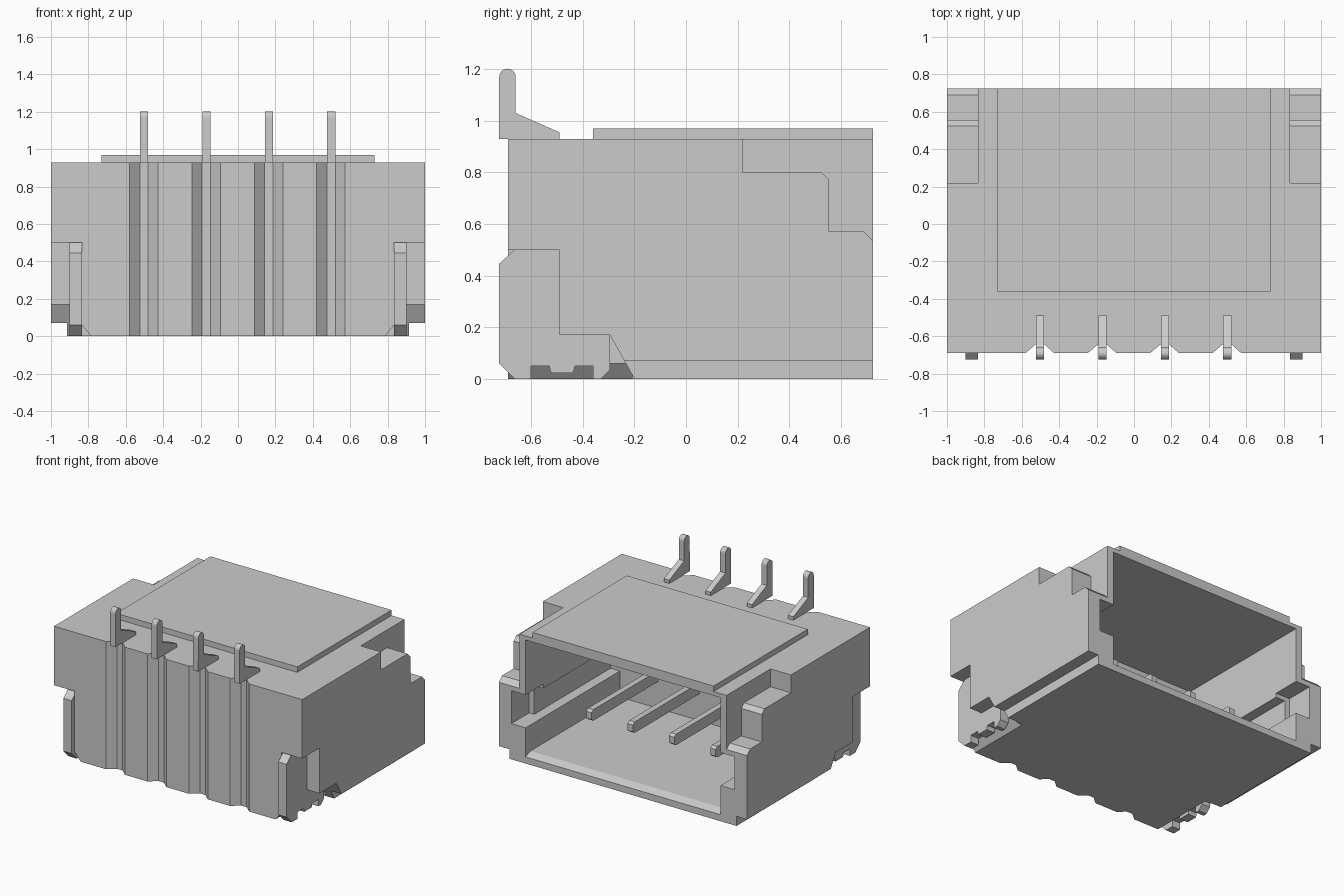
import bpy, bmesh, math

if "Cube" in bpy.data.objects:
    bpy.data.objects.remove(bpy.data.objects["Cube"])


def prism(name, pts, axis, lo, hi):
    """Extrude a 2D profile: axis x uses (y,z), y uses (x,z), z uses (x,y)."""
    def place(p, t):
        return {'x': (t, p[0], p[1]), 'y': (p[0], t, p[1]), 'z': (p[0], p[1], t)}[axis]
    bm = bmesh.new()
    a = [bm.verts.new(place(p, lo)) for p in pts]
    b = [bm.verts.new(place(p, hi)) for p in pts]
    bm.faces.new(a)
    bm.faces.new(b)
    n = len(pts)
    for i in range(n):
        bm.faces.new((a[i], a[(i + 1) % n], b[(i + 1) % n], b[i]))
    bmesh.ops.recalc_face_normals(bm, faces=bm.faces)
    me = bpy.data.meshes.new(name)
    bm.to_mesh(me)
    bm.free()
    ob = bpy.data.objects.new(name, me)
    bpy.context.collection.objects.link(ob)
    return ob


def box(name, x0, x1, y0, y1, z0, z1):
    return prism(name, [(x0, y0), (x1, y0), (x1, y1), (x0, y1)], 'z', z0, z1)


def cut(target, cutter):
    cutter.hide_render = True
    m = target.modifiers.new("cut", 'BOOLEAN')
    m.operation, m.solver, m.object = 'DIFFERENCE', 'EXACT', cutter
    bpy.context.view_layer.objects.active = target
    bpy.ops.object.modifier_apply(modifier=m.name)
    bpy.data.objects.remove(cutter)


def span(lo, hi, s):
    return (lo, hi) if s > 0 else (-hi, -lo)


PIN_X = [-0.5, -0.167, 0.167, 0.5]
BACK = 0.725
FRONT = -0.69

# Housing block
body = box("housing", -1, 1, FRONT, BACK, 0, 0.93)

# Mating cavity with a flared mouth along the floor
cut(body, prism("cavity_cut", [(-0.36, 0.07), (0.67, 0.07), (0.8, 0.018),
                              (0.8, 0.9), (-0.36, 0.9)], 'x', -0.785, 0.785))

# Vertical pin channels down the front face
for x in PIN_X:
    cut(body, prism("channel_cut", [(x - 0.09, -0.70), (x - 0.08, FRONT), (x - 0.025, -0.643),
                                    (x + 0.02, -0.643), (x + 0.073, FRONT), (x + 0.083, -0.70)],
                    'z', -0.1, 1.1))

for s in (1, -1):
    # Stepped upper rear shoulders
    cut(body, prism("shoulder_cut", [(0.22, 1.1), (0.22, 0.8), (0.525, 0.8), (0.555, 0.77),
                                     (0.555, 0.57), (0.69, 0.57), (0.725, 0.535), (0.8, 0.46),
                                     (0.8, 1.1)], 'x', *span(0.835, 1.1, s)))
    # Undercut along the bottom edge
    cut(body, box("undercut", *span(0.915, 1.1, s), -0.8, 0.8, -0.1, 0.07))
    # Pocket for the solder tab
    cut(body, prism("pocket_cut", [(-0.8, 0.5), (-0.49, 0.5), (-0.49, 0.17), (-0.295, 0.17),
                                   (-0.2, 0), (-0.144, -0.1), (-0.8, -0.1)],
                    'x', *span(0.835, 1.1, s)))
    # Chamfer under the pocket
    cut(body, prism("chamfer_cut", [(s * 0.785, 0), (s * 0.835, 0.06), (s * 0.85, 0.06),
                                    (s * 0.85, -0.05), (s * 0.743, -0.05)], 'y', -0.8, -0.21))
    # Guide groove inside each side wall
    cut(body, box("groove_cut", *span(0.7, 0.9, s), 0.52, 0.8, 0.26, 0.5))
    cut(body, box("groove_cut", *span(0.7, 0.86, s), -0.36, 0.6, 0.26, 0.47))

# Raised cover plate
box("cover_plate", -0.73, 0.73, -0.36, BACK, 0.925, 0.97)

# Contact pins: bent tail outside, straight blade in the cavity
arc = [(-0.692 + 0.032 * math.cos(a), 1.17 + 0.032 * math.sin(a))
       for a in [math.pi * i / 8 for i in range(9)]]
tail = arc + [(-0.725, 0.93), (-0.49, 0.93), (-0.49, 0.955), (-0.66, 1.03)]
blade = [(-0.4, 0.265), (0.385, 0.265), (0.405, 0.28), (0.405, 0.33), (0.385, 0.345), (-0.4, 0.345)]
for i, x in enumerate(PIN_X):
    prism(f"pin_tail_{i + 1}", tail, 'x', x - 0.023, x + 0.02)
    prism(f"pin_blade_{i + 1}", blade, 'x', x - 0.023, x + 0.02)

# Solder tabs at both sides
tab = [(-0.725, 0.06), (-0.725, 0.445), (-0.665, 0.5), (-0.49, 0.5), (-0.49, 0.17),
       (-0.295, 0.17), (-0.295, 0.035), (-0.33, 0), (-0.36, 0), (-0.36, 0.05), (-0.43, 0.05),
       (-0.437, 0.022), (-0.523, 0.022), (-0.53, 0.05), (-0.6, 0.05), (-0.6, 0), (-0.665, 0)]
for s, side in ((1, "right"), (-1, "left")):
    prism(f"solder_tab_{side}", tab, 'x', *span(0.833, 0.9, s))
